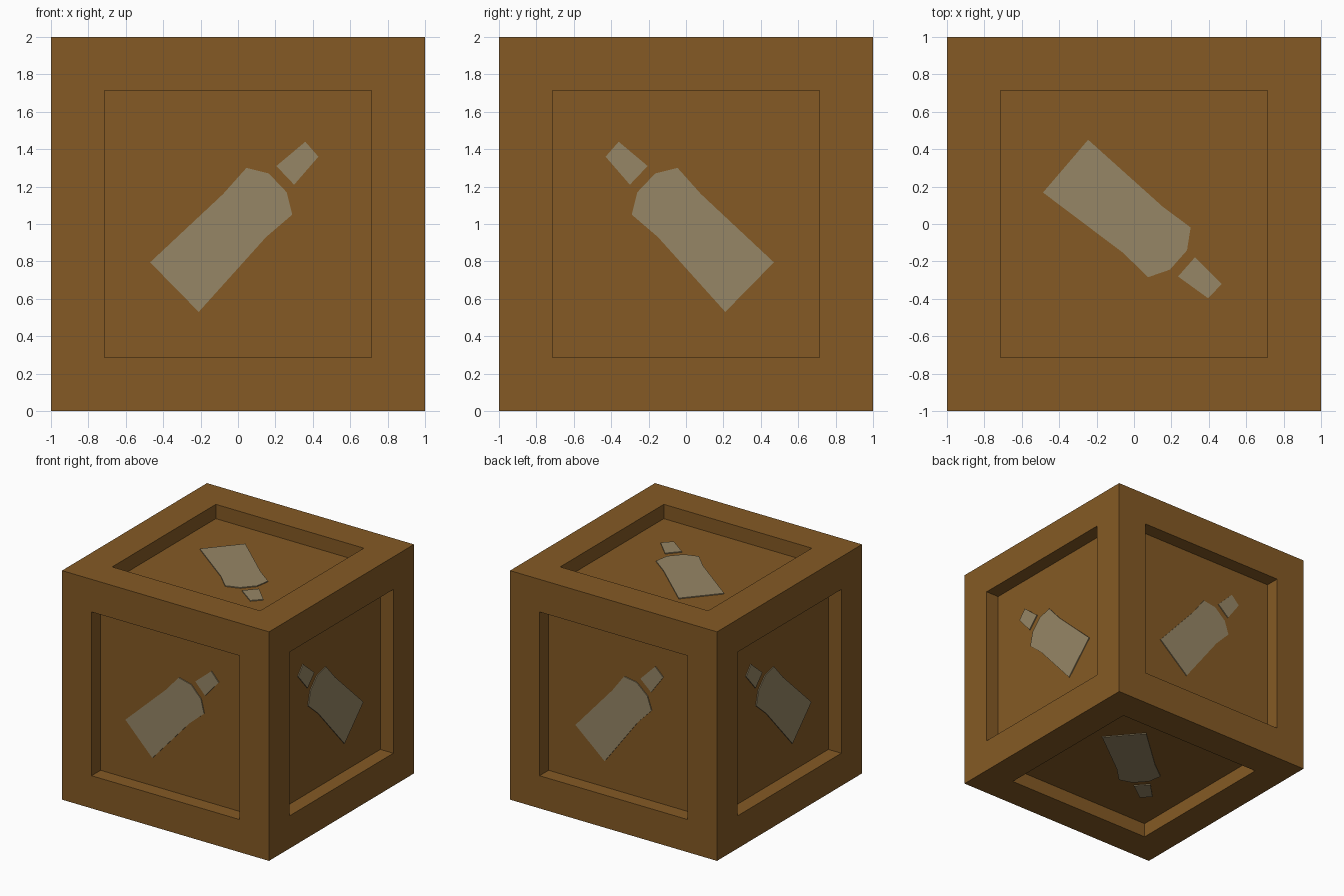
import bpy, bmesh
from math import radians
from mathutils import Matrix, Vector

if "Cube" in bpy.data.objects:
    bpy.data.objects.remove(bpy.data.objects["Cube"])

FRAME = 0.285     # border width
DEPTH = 0.125     # panel recess
LIFT = 0.008      # marking height above the panel

def material(name, rgb):
    m = bpy.data.materials.new(name)
    m.diffuse_color = (*rgb, 1)
    m.use_nodes = True
    m.node_tree.nodes["Principled BSDF"].inputs["Base Color"].default_value = m.diffuse_color
    return m

def add_object(name, bm, mat):
    me = bpy.data.meshes.new(name)
    bm.to_mesh(me)
    bm.free()
    me.materials.append(mat)
    ob = bpy.data.objects.new(name, me)
    bpy.context.collection.objects.link(ob)
    return ob

wood = material("wood", (0.232, 0.102, 0.018))
pale = material("pale_marking", (0.305, 0.24, 0.132))

# Crate: cube with a straight-walled recess in each side
bm = bmesh.new()
bmesh.ops.create_cube(bm, size=2, matrix=Matrix.Translation((0, 0, 1)))
panels = list(bm.faces)
bmesh.ops.inset_individual(bm, faces=panels, thickness=FRAME, use_even_offset=True)
for f in panels:
    normal = f.normal.copy()
    new = bmesh.ops.extrude_discrete_faces(bm, faces=[f])["faces"][0]
    bmesh.ops.translate(bm, verts=new.verts, vec=-normal * DEPTH)
bmesh.ops.recalc_face_normals(bm, faces=bm.faces)
add_object("crate", bm, wood)

# Thin marking outlines, drawn on the front panel around its centre
BODY = [(-.47, -.205), (-.21, -.47), (.15, -.07), (.29, .05), (.26, .17),
        (.165, .27), (.045, .30), (-.08, .16)]
TIP = [(.205, .31), (.30, .21), (.43, .36), (.36, .44)]

def marking(side, to_side, spin=0, mirror=False):
    bm = bmesh.new()
    outward = to_side @ Vector((0, -1, 0))
    spin_mat = Matrix.Rotation(radians(spin), 3, 'Z')
    for outline in (BODY, TIP):
        verts = []
        for u, v in outline:
            p = spin_mat @ Vector((-u if mirror else u, v, 0))
            q = to_side @ Vector((p.x, DEPTH - 1, p.y))
            verts.append(bm.verts.new(q + Vector((0, 0, 1))))
        f = bm.faces.new(verts)
        f.normal_update()
        if f.normal.dot(outward) < 0:
            f.normal_flip()
        face = bmesh.ops.extrude_discrete_faces(bm, faces=[f])["faces"][0]
        bmesh.ops.translate(bm, verts=face.verts, vec=outward * LIFT)
    add_object(side + "_marking", bm, pale)

# One marking per side
turn = lambda deg, axis='Z': Matrix.Rotation(radians(deg), 3, axis)
marking("front", turn(0))
marking("back", turn(180), spin=5)
marking("right", turn(90), mirror=True)
marking("left", turn(270), mirror=True)
marking("top", turn(-90, 'X'), spin=-85)
marking("bottom", turn(180, 'Y') @ turn(-90, 'X'), spin=-85)
